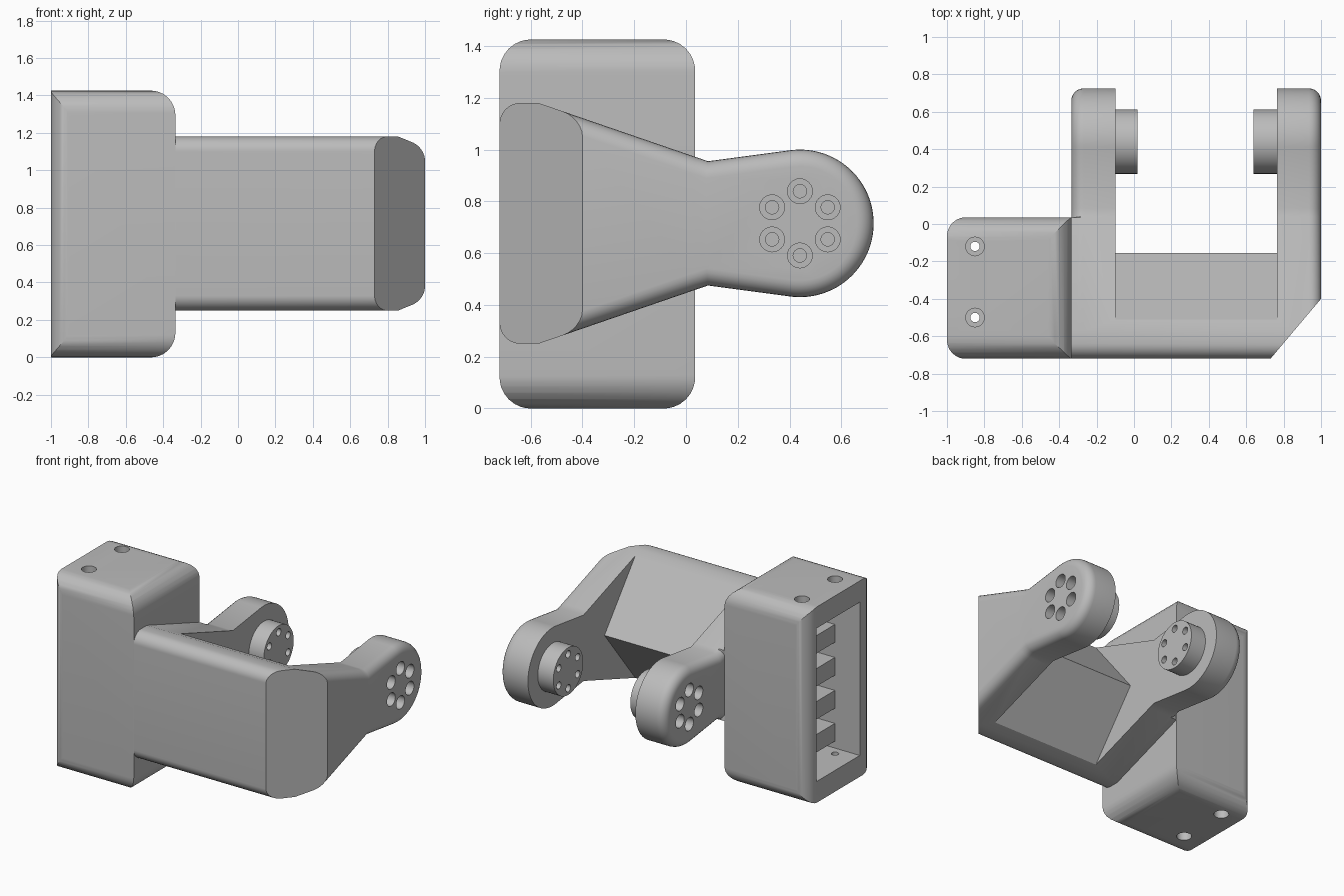
import bpy, bmesh, math
from mathutils import Vector

if "Cube" in bpy.data.objects:
    bpy.data.objects.remove(bpy.data.objects["Cube"])

grey = bpy.data.materials.new("plain grey")
grey.diffuse_color = (0.5, 0.5, 0.5, 1)
grey.use_nodes = True
grey.node_tree.nodes["Principled BSDF"].inputs["Base Color"].default_value = grey.diffuse_color

ZC = 0.715            # height of the bracket's mid line
HUB_Y = 0.44          # centre of the rounded arm ends


def fillet(corners, steps=8):
    """2D outline from (u, v, radius) corners."""
    out = []
    for i, (u, v, r) in enumerate(corners):
        p = Vector((u, v))
        if r == 0:
            out.append(p)
            continue
        a = (Vector(corners[i - 1][:2]) - p).normalized()
        b = (Vector(corners[(i + 1) % len(corners)][:2]) - p).normalized()
        half = a.angle(b) / 2
        c = p + (a + b).normalized() * (r / math.sin(half))
        d = r / math.tan(half)
        s, e = p + a * d - c, p + b * d - c
        out += [c + s.lerp(e, k / steps).normalized() * r for k in range(steps + 1)]
    return out


def place(axis, p, t):
    return {"X": (t, p[0], p[1]), "Y": (p[0], t, p[1]), "Z": (p[0], p[1], t)}[axis]


def loft(name, rings, axis):
    """Solid through equal-length outlines: rings = [(position, points), ...]."""
    bm = bmesh.new()
    loops = [[bm.verts.new(place(axis, p, t)) for p in pts] for t, pts in rings]
    n = len(loops[0])
    for a, b in zip(loops, loops[1:]):
        for i in range(n):
            bm.faces.new((a[i], a[(i + 1) % n], b[(i + 1) % n], b[i]))
    bm.faces.new(loops[0])
    bm.faces.new(loops[-1])
    bmesh.ops.recalc_face_normals(bm, faces=bm.faces)
    me = bpy.data.meshes.new(name)
    bm.to_mesh(me)
    bm.free()
    me.materials.append(grey)
    ob = bpy.data.objects.new(name, me)
    bpy.context.collection.objects.link(ob)
    return ob


def prism(name, pts, axis, a, b):
    return loft(name, [(a, pts), (b, pts)], axis)


def rect(u0, u1, v0, v1):
    return [(u0, v0), (u1, v0), (u1, v1), (u0, v1)]


def cyl(name, axis, u, v, r, a, b, n=24):
    pts = [(u + r * math.cos(2 * math.pi * k / n), v + r * math.sin(2 * math.pi * k / n))
           for k in range(n)]
    return prism(name, pts, axis, a, b)


def activate(ob):
    bpy.ops.object.select_all(action='DESELECT')
    ob.select_set(True)
    bpy.context.view_layer.objects.active = ob


def boolean(ob, cutters, op='DIFFERENCE'):
    activate(ob)
    for c in cutters:
        m = ob.modifiers.new("cut", 'BOOLEAN')
        m.operation, m.solver, m.object = op, 'EXACT', c
        bpy.ops.object.modifier_apply(modifier=m.name)
    for c in cutters:
        bpy.data.objects.remove(c)


def smooth(ob):
    activate(ob)
    bpy.ops.object.shade_smooth_by_angle(angle=math.radians(30))


# --- housing: block rounded differently in each direction ---
X0, X1, Y0, Y1, H, e = -1.0, -0.335, -0.72, 0.035, 1.425, 0.0005
housing = prism("housing", fillet([(Y0, 0, .12), (Y1, 0, .12), (Y1, H, .12), (Y0, H, .12)]),
                "X", X0, X1)
side = prism("side_round", fillet([(X0 - .1, -e, 0), (X1, -e, .13), (X1, H + e, .13),
                                   (X0 - .1, H + e, 0)]), "Y", -1, 1)
plan = prism("plan_round", fillet([(X0, Y0 - e, .1), (X1 + .1, Y0 - e, 0), (X1 + .1, Y1 + e, 0),
                                   (X0, Y1 + e, .1)]), "Z", -1, 2)
boolean(housing, [side, plan], 'INTERSECT')

# cavity open to the left, screw holes through top and bottom
cuts = [prism("cavity", rect(-0.57, -0.07, 0.155, 1.27), "X", -1.1, -0.45)]
for y in (-0.12, -0.5):
    cuts.append(cyl("screw_hole", "Z", -0.85, y, 0.025, -0.1, 1.6))
    cuts.append(cyl("top_bore", "Z", -0.85, y, 0.05, H - 0.07, H + 0.1))
    cuts.append(cyl("bottom_bore", "Z", -0.85, y, 0.05, -0.1, 0.07))
boolean(housing, cuts)
smooth(housing)

# row of ribs inside the cavity
for k in range(4):
    z = 0.27 + 0.24 * k
    prism("inner_rib", rect(-0.575, -0.065, z - 0.065, z + 0.065), "X", -0.8, -0.44)

# --- bracket: side outline with two arms ---
top = fillet([(-0.72, 0, 0), (-0.72, .465, .08), (-0.57, .465, 0), (0.035, .257, 0),
              (0.04, .2555, 0), (0.085, .24, 0)])[1:]
arc = [Vector((HUB_Y + .285 * math.cos(a), .285 * math.sin(a)))
       for a in (math.radians(96 - 192 * k / 48) for k in range(49))]
half = [Vector((p.x, -p.y)) for p in reversed(top)]
outline = [p + Vector((0, ZC)) for p in top + arc + half]


def inset(pts, d, y_min):
    """Move a clockwise outline inwards, only beyond y_min."""
    out = []
    for i, p in enumerate(pts):
        a = (p - pts[i - 1]).normalized()
        b = (pts[(i + 1) % len(pts)] - p).normalized()
        na, nb = Vector((a.y, -a.x)), Vector((b.y, -b.x))
        m = (na + nb).normalized()
        out.append(p + m * (d / m.dot(na)) if p.x > y_min else p.copy())
    return out


R = 0.065
angles = [math.pi / 2 * k / 6 for k in range(7)]
rings = [(X1 + R * (1 - math.sin(a)), inset(outline, R * (1 - math.cos(a)), 0.0375))
         for a in reversed(angles)]
rings += [(1 - R * (1 - math.sin(a)), inset(outline, R * (1 - math.cos(a)), -9))
          for a in angles]
bracket = loft("bracket", rings, "X")

# gap between the arms with a wedge-backed cross bar, and the chamfered front corner
gap = prism("gap", [(-.51, 1.6), (-.51, 1.16), (-.155, ZC), (-.51, .27), (-.51, -.2),
                    (1.2, -.2), (1.2, 1.6)], "X", -0.1, 0.765)
dx, dy = 0.27, 0.32
chamfer = prism("chamfer", [(.73 - dx, -.72 - dy), (1 + dx, -.4 + dy), (2, -1.04)],
                "Z", -0.5, 2)
boolean(bracket, [gap, chamfer])


def bolt_circle():
    for k in range(6):
        a = math.radians(90 + 60 * k)
        yield HUB_Y + .124 * math.cos(a), ZC + .124 * math.sin(a)


# bolt holes in both arm ends, and the hubs facing each other
cuts = []
for y, z in bolt_circle():
    for outer, s in ((X1, 1), (1.0, -1)):
        cuts.append(cyl("bore", "X", y, z, .048, outer - s * .1, outer + s * .13))
        cuts.append(cyl("pilot", "X", y, z, .026, outer + s * .1, outer + s * .19, 16))
boolean(bracket, cuts)
smooth(bracket)

for name, root, tip in (("left_hub", -0.105, 0.02), ("right_hub", 0.77, 0.64)):
    hub = cyl(name, "X", HUB_Y, ZC, .172, root, tip, 48)
    s = 1 if tip > root else -1
    boolean(hub, [cyl("hub_hole", "X", y, z, .026, tip - s * .08, tip + s * .1, 16)
                  for y, z in bolt_circle()])
    smooth(hub)
